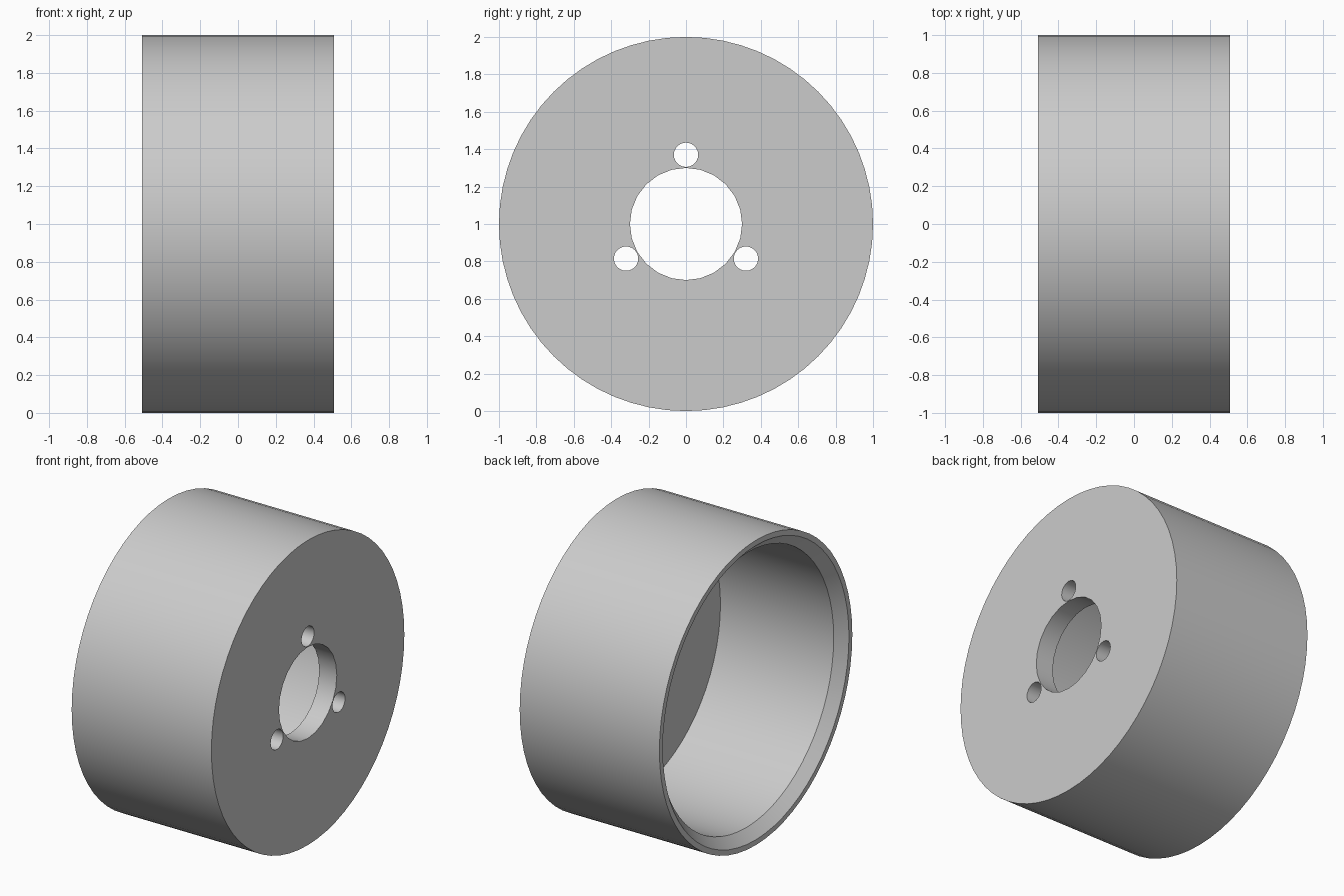
import bpy
import bmesh
from math import cos, sin, pi, radians
from mathutils import Matrix, Vector

if "Cube" in bpy.data.objects:
    bpy.data.objects.remove(bpy.data.objects["Cube"], do_unlink=True)

HALF_WIDTH = 0.507
WEB_INNER = 0.38      # inside face of the end plate
CENTRE = Vector((0, 0, 1))

grey = bpy.data.materials.new("light grey")
grey.use_nodes = True
colour = (0.6, 0.6, 0.6, 1)
grey.diffuse_color = colour
grey.node_tree.nodes["Principled BSDF"].inputs["Base Color"].default_value = colour


def add_object(name, bm):
    bmesh.ops.recalc_face_normals(bm, faces=bm.faces)
    mesh = bpy.data.meshes.new(name)
    bm.to_mesh(mesh)
    bm.free()
    mesh.materials.append(grey)
    obj = bpy.data.objects.new(name, mesh)
    bpy.context.collection.objects.link(obj)
    return obj


def lathe_cup(name, profile, sides):
    """Revolve (x, radius) points about the x axis, capping both ends."""
    bm = bmesh.new()
    rings = []
    for x, r in profile:
        angles = [2 * pi * i / sides for i in range(sides)]
        rings.append([bm.verts.new(CENTRE + Vector((x, r * sin(a), r * cos(a))))
                      for a in angles])
    for a, b in zip(rings, rings[1:]):
        for i in range(sides):
            j = (i + 1) % sides
            bm.faces.new((a[i], a[j], b[j], b[i]))
    bm.faces.new(rings[0])
    bm.faces.new(rings[-1])
    return add_object(name, bm)


def drill(target, radius, y, z, sides):
    """Cut a round hole along x through the end plate."""
    bm = bmesh.new()
    turn = Matrix.Rotation(pi / 2, 4, "Y")
    place = Matrix.Translation(CENTRE + Vector((WEB_INNER, y, z)))
    bmesh.ops.create_cone(bm, cap_ends=True, segments=sides, radius1=radius,
                          radius2=radius, depth=0.6, matrix=place @ turn)
    cutter = add_object("hole_cutter", bm)
    cutter.hide_render = True
    cut = target.modifiers.new("hole", "BOOLEAN")
    cut.operation = "DIFFERENCE"
    cut.solver = "EXACT"
    cut.object = cutter
    bpy.ops.object.modifier_apply(modifier=cut.name)
    bpy.data.objects.remove(cutter, do_unlink=True)


# Drum: closed plate at +x, open chamfered rim at -x
drum = lathe_cup("drum", [
    (HALF_WIDTH, 1.0),
    (-HALF_WIDTH, 1.0),
    (-HALF_WIDTH, 0.965),
    (-HALF_WIDTH + 0.065, 0.9),
    (WEB_INNER, 0.9),
], 64)
bpy.ops.object.select_all(action="DESELECT")
drum.select_set(True)
bpy.context.view_layer.objects.active = drum

# Shaft hole and three bolt holes
drill(drum, 0.3, 0, 0, 24)
for k in range(3):
    angle = radians(120 * k)
    drill(drum, 0.065, 0.37 * sin(angle), 0.37 * cos(angle), 24)

bpy.ops.object.shade_smooth_by_angle(angle=radians(30))
